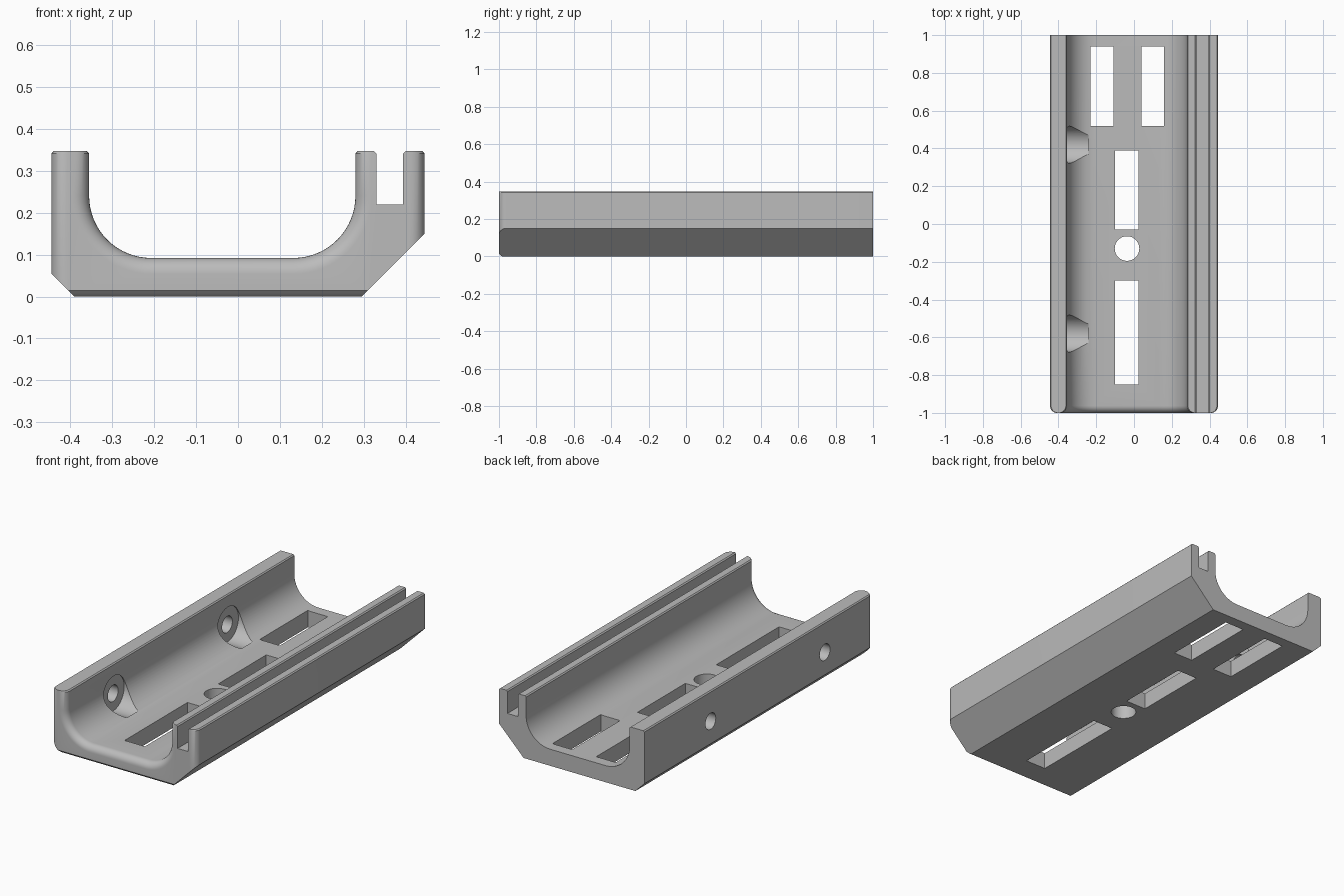
import bpy
import bmesh
import math
from mathutils import Matrix

if "Cube" in bpy.data.objects:
    bpy.data.objects.remove(bpy.data.objects["Cube"])

HALF_WIDTH, HEIGHT, TOP_CHAMFER = 0.445, 0.347, 0.006
WALL_LEFT, WALL_RIGHT = -0.355, 0.28      # inner faces of the channel
RADIUS, ARC_Z = 0.148, 0.24               # channel corner fillets
FRONT_RADIUS, BASE_CHAMFER = 0.038, 0.015

grey = bpy.data.materials.new("plain grey")
grey.use_nodes = True
grey.diffuse_color = (0.5, 0.5, 0.5, 1)
grey.node_tree.nodes["Principled BSDF"].inputs["Base Color"].default_value = (0.5, 0.5, 0.5, 1)


def make_object(name, bm):
    mesh = bpy.data.meshes.new(name)
    bmesh.ops.recalc_face_normals(bm, faces=bm.faces)
    bm.to_mesh(mesh)
    bm.free()
    mesh.materials.append(grey)
    obj = bpy.data.objects.new(name, mesh)
    bpy.context.collection.objects.link(obj)
    return obj


def arc(cx, radius, start, end, steps=16):
    angles = [math.radians(start + (end - start) * i / steps) for i in range(steps + 1)]
    return [(cx + radius * math.cos(a), ARC_Z + radius * math.sin(a)) for a in angles]


def wall_top(x_a, x_b):
    """Chamfered top of a wall, walked from x_a (right) to x_b (left)."""
    c = TOP_CHAMFER
    return [(x_a, HEIGHT - c), (x_a - c, HEIGHT), (x_b + c, HEIGHT), (x_b, HEIGHT - c)]


def section(t, base):
    """Cross-section with its rounded sides drawn in by t and its base raised."""
    side = HALF_WIDTH - t
    points = [(-0.39 - base, base), (0.295 + base, base), (side, 0.15 - t)]
    points += wall_top(side, 0.394)
    points += [(0.394, 0.22), (0.33, 0.22)]
    points += wall_top(0.33, WALL_RIGHT + t)
    points += arc(WALL_RIGHT - RADIUS, RADIUS + t, 0, -90)
    points += arc(WALL_LEFT + RADIUS, RADIUS + t, -90, -180)
    points += wall_top(WALL_LEFT - t, -side)
    points.append((-side, 0.055 - t))
    return points


# Channel body: square back end, rounded front end
bm = bmesh.new()
loops = []
steps = 8
for i in range(steps + 1):
    a = math.pi / 2 * i / steps
    t = FRONT_RADIUS * (1 - math.sin(a))
    depth = FRONT_RADIUS * (1 - math.cos(a))
    base = max(0, BASE_CHAMFER - depth)
    loops.append([bm.verts.new((x, -1 + depth, z)) for x, z in section(t, base)])
loops.append([bm.verts.new((x, 1, z)) for x, z in section(0, 0)])
for near, far in zip(loops, loops[1:]):
    for i in range(len(near)):
        j = (i + 1) % len(near)
        bm.faces.new((near[i], near[j], far[j], far[i]))
bm.faces.new(loops[0])
bm.faces.new(loops[-1])
body = make_object("channel_body", bm)


def box_cutter(name, x0, x1, y0, y1):
    bm = bmesh.new()
    place = Matrix.Translation(((x0 + x1) / 2, (y0 + y1) / 2, 0.1))
    bmesh.ops.create_cube(bm, size=1, matrix=place @ Matrix.Diagonal((x1 - x0, y1 - y0, 0.4, 1)))
    return make_object(name, bm)


def round_cutter(name, centre, radius, length, along_x=False):
    bm = bmesh.new()
    place = Matrix.Translation(centre)
    if along_x:
        place = place @ Matrix.Rotation(math.pi / 2, 4, "Y")
    bmesh.ops.create_cone(bm, cap_ends=True, segments=48, radius1=radius,
                          radius2=radius, depth=length, matrix=place)
    return make_object(name, bm)


# Floor openings
cutters = [
    box_cutter("front_slot", -0.1, 0.025, -0.85, -0.3),
    box_cutter("middle_slot", -0.1, 0.025, -0.03, 0.39),
    box_cutter("back_right_slot", -0.23, -0.108, 0.52, 0.94),
    box_cutter("back_left_slot", 0.04, 0.158, 0.52, 0.94),
    round_cutter("floor_hole", (-0.037, -0.13, 0.1), 0.065, 0.4),
]

# Side screw holes with counterbores
for place, y in (("front", -0.58), ("back", 0.42)):
    cutters.append(round_cutter(place + "_counterbore", (-0.3, y, 0.18), 0.098, 0.12, True))
    cutters.append(round_cutter(place + "_screw_hole", (-0.4, y, 0.18), 0.045, 0.2, True))

bpy.ops.object.select_all(action="DESELECT")
body.select_set(True)
bpy.context.view_layer.objects.active = body
for cutter in cutters:
    cutter.hide_render = True
    cut = body.modifiers.new(cutter.name, "BOOLEAN")
    cut.operation = "DIFFERENCE"
    cut.solver = "EXACT"
    cut.object = cutter
    bpy.ops.object.modifier_apply(modifier=cut.name)
    bpy.data.objects.remove(cutter)

bpy.ops.object.shade_smooth_by_angle(angle=math.radians(30))
